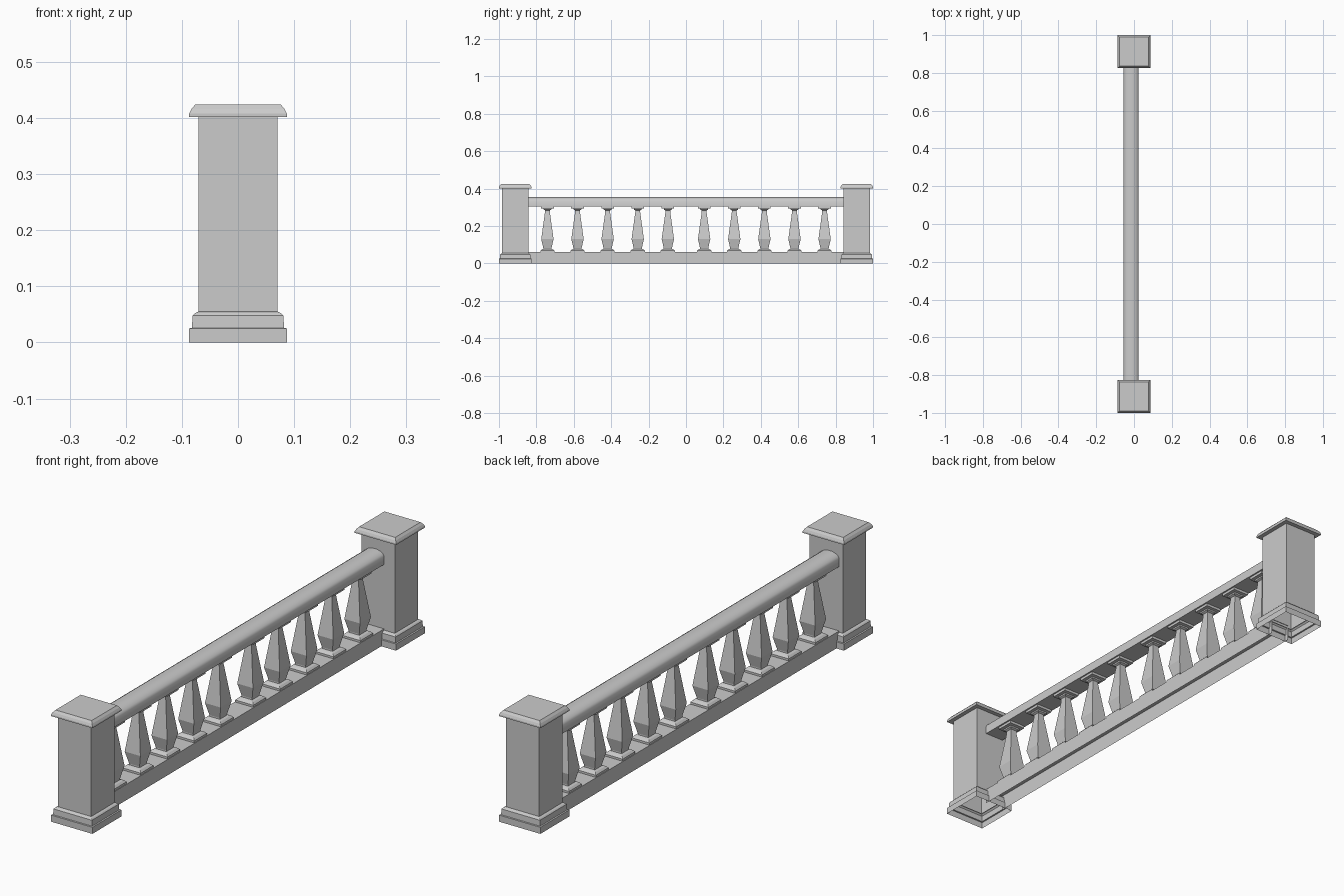
import bpy, bmesh

if "Cube" in bpy.data.objects:
    bpy.data.objects.remove(bpy.data.objects["Cube"])

POST_Y = 0.913      # post centre distance
RAIL_X = -0.015     # rails and balusters sit slightly off centre
RAIL_END = 0.845


def make_object(name, bm):
    bmesh.ops.recalc_face_normals(bm, faces=bm.faces)
    mesh = bpy.data.meshes.new(name)
    bm.to_mesh(mesh)
    bm.free()
    ob = bpy.data.objects.new(name, mesh)
    bpy.context.collection.objects.link(ob)
    return ob


def square_loft(name, rings, x, y, cap_top=False):
    """Stack of square rings given as (half width, height)."""
    bm = bmesh.new()
    prev = None
    for h, z in rings:
        ring = [bm.verts.new((x + sx * h, y + sy * h, z))
                for sx, sy in ((-1, -1), (1, -1), (1, 1), (-1, 1))]
        if prev:
            for i in range(4):
                j = (i + 1) % 4
                bm.faces.new((prev[i], prev[j], ring[j], ring[i]))
        prev = ring
    if cap_top:
        bm.faces.new(prev)
    return make_object(name, bm)


def extrude_along_y(name, profile, closed):
    """Sweep an (x, z) profile between the two posts."""
    bm = bmesh.new()
    a, b = [[bm.verts.new((RAIL_X + x, y, z)) for x, z in profile]
            for y in (-RAIL_END, RAIL_END)]
    n = len(profile)
    for i in range(n if closed else n - 1):
        j = (i + 1) % n
        bm.faces.new((a[i], a[j], b[j], b[i]))
    if closed:
        bm.faces.new(a)
        bm.faces.new(b)
    return make_object(name, bm)


# Posts: hollow stepped base, square shaft, chamfered cap
base = [(0.087, 0), (0.087, 0.025), (0.082, 0.026), (0.081, 0.048),
        (0.077, 0.052), (0.07, 0.055)]
shaft = [(0.07, 0.05), (0.07, 0.402)]
cap = [(0.07, 0.402), (0.087, 0.402), (0.087, 0.408), (0.083, 0.416),
       (0.076, 0.424)]
for side, label in ((-1, "front"), (1, "back")):
    y = side * POST_Y
    square_loft(label + "_post_base", base, 0, y)
    square_loft(label + "_post_shaft", shaft, 0, y)
    square_loft(label + "_post_cap", cap, 0, y, cap_top=True)

# Handrail with a domed top
half = [(0.04, 0.305), (0.04, 0.336), (0.035, 0.344), (0.024, 0.351), (0.01, 0.355)]
rail = extrude_along_y("handrail", half + [(-x, z) for x, z in reversed(half)], True)

# Bottom rail, open underneath
extrude_along_y("bottom_rail", [(-0.04, 0), (-0.04, 0.06), (0.04, 0.06), (0.04, 0)], False)

# Square turned balusters, five on each side of the middle
baluster = [(0.038, 0.06), (0.038, 0.068), (0.031, 0.075), (0.022, 0.078),
            (0.022, 0.083), (0.033, 0.13), (0.013, 0.275), (0.013, 0.284),
            (0.021, 0.288), (0.021, 0.294), (0.034, 0.295), (0.034, 0.306)]
for side in (-1, 1):
    for i in range(5):
        square_loft("baluster", baluster, RAIL_X, side * (0.097 + 0.161 * i))

# Smooth the handrail dome only
bpy.context.view_layer.objects.active = rail
rail.select_set(True)
bpy.ops.object.shade_smooth_by_angle(angle=0.6)
